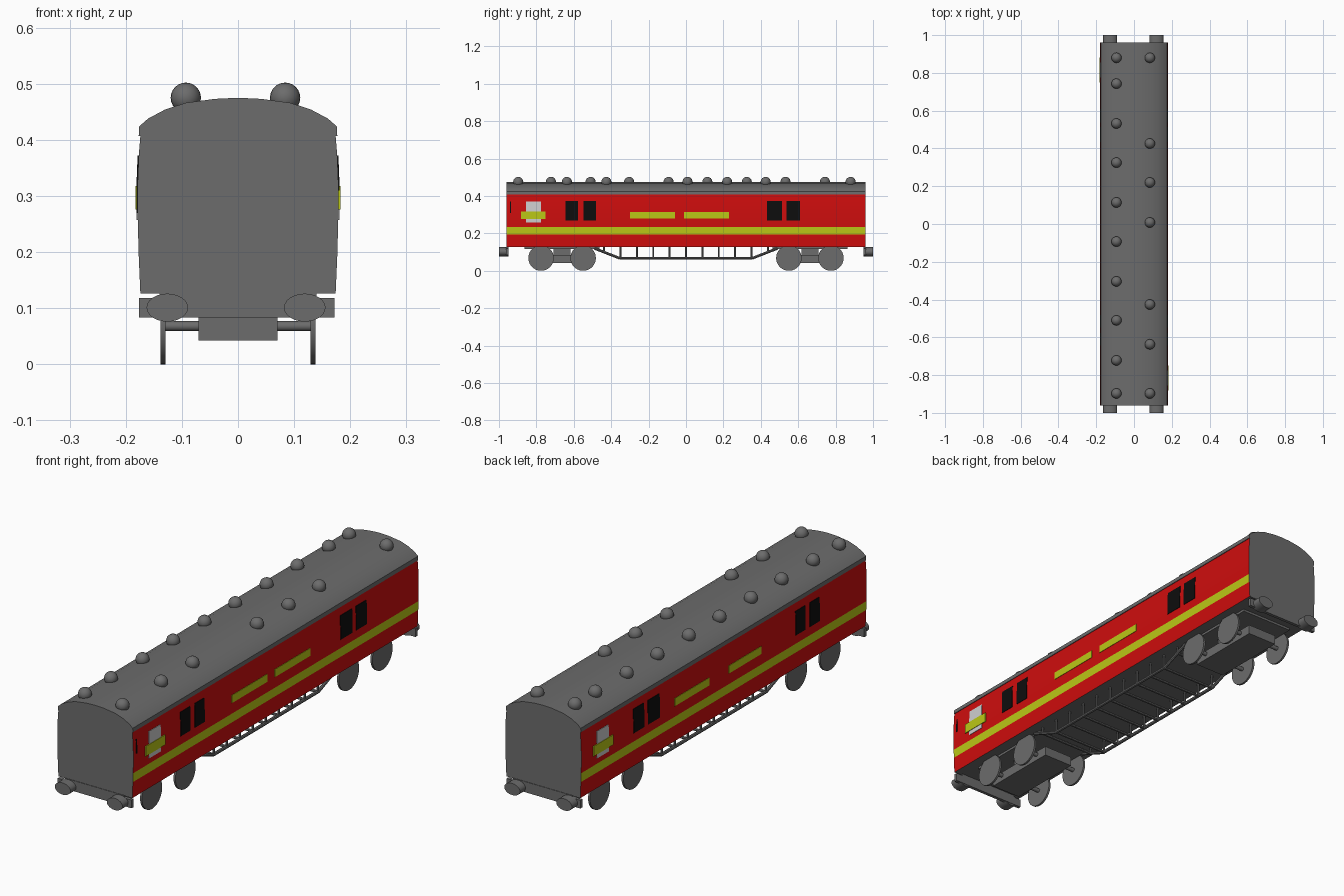
import bpy, bmesh, math
from mathutils import Vector

if "Cube" in bpy.data.objects:
    bpy.data.objects.remove(bpy.data.objects["Cube"])


def material(name, rgb):
    m = bpy.data.materials.new(name)
    m.diffuse_color = (*rgb, 1)
    m.use_nodes = True
    m.node_tree.nodes["Principled BSDF"].inputs["Base Color"].default_value = m.diffuse_color
    return m


GREY = material("grey", (0.15, 0.15, 0.15))
RED = material("red", (0.62, 0.004, 0.004))
YELLOW = material("yellow", (0.50, 0.58, 0.008))
WHITE = material("white", (0.62, 0.62, 0.62))
BLACK = material("black", (0.004, 0.004, 0.004))


def finish(name, bm, mats, smooth=None):
    bmesh.ops.recalc_face_normals(bm, faces=bm.faces)
    me = bpy.data.meshes.new(name)
    bm.to_mesh(me)
    bm.free()
    for m in mats:
        me.materials.append(m)
    ob = bpy.data.objects.new(name, me)
    bpy.context.collection.objects.link(ob)
    if smooth:
        bpy.ops.object.select_all(action='DESELECT')
        ob.select_set(True)
        bpy.context.view_layer.objects.active = ob
        bpy.ops.object.shade_smooth_by_angle(angle=math.radians(smooth))
    return ob


def extrude(bm, profile, y0, y1):
    """Extrude a closed x-z profile along y."""
    a = [bm.verts.new((x, y0, z)) for x, z in profile]
    b = [bm.verts.new((x, y1, z)) for x, z in profile]
    n = len(profile)
    for i in range(n):
        j = (i + 1) % n
        bm.faces.new((a[i], a[j], b[j], b[i]))
    bm.faces.new(a)
    bm.faces.new(b)


def box(name, x0, x1, y0, y1, z0, z1, mat=GREY):
    bm = bmesh.new()
    extrude(bm, [(x0, z0), (x1, z0), (x1, z1), (x0, z1)], y0, y1)
    return finish(name, bm, [mat])


def add_rod(bm, p, q, r, segs=8, scale_x=1):
    """Cylinder between two points."""
    p, q = Vector(p), Vector(q)
    d = q - p
    res = bmesh.ops.create_cone(bm, cap_ends=True, segments=segs, radius1=r,
                                radius2=r, depth=d.length)
    rot = d.to_track_quat('Z', 'Y').to_matrix()
    for v in res["verts"]:
        v.co = rot @ v.co
        v.co.x *= scale_x
        v.co += (p + q) / 2


# Coach body: one cross-section, coloured by height and direction
SIDE = [(0.174, 0.126), (0.177, 0.195), (0.178, 0.233), (0.179, 0.27),
        (0.179, 0.32), (0.177, 0.37), (0.174, 0.407)]
ROOF = [(0.177, 0.407), (0.176, 0.424), (0.160, 0.438), (0.130, 0.454),
        (0.093, 0.466), (0.041, 0.473), (0.0, 0.475)]
half = SIDE + ROOF
body_profile = half + [(-x, z) for x, z in reversed(half[:-1])]
bm = bmesh.new()
extrude(bm, body_profile, -0.96, 0.96)
bm.normal_update()
for f in bm.faces:
    c = f.calc_center_median()
    if abs(c.y) < 0.5 and abs(c.x) > 0.1 and c.z < 0.406:
        f.material_index = 2 if 0.195 < c.z < 0.233 else 1
finish("coach_body", bm, [GREY, RED, YELLOW], 30)


def side_x(z):
    for (xa, za), (xb, zb) in zip(SIDE, SIDE[1:]):
        if za <= z <= zb:
            return xa + (xb - xa) * (z - za) / (zb - za)
    return SIDE[-1][0]


def plate(name, side, y0, y1, z0, z1, mat, out=0.002):
    """Thin plate that follows the curved body side."""
    zs = [z0] + [z for _, z in SIDE if z0 < z < z1] + [z1]
    prof = [(side * (side_x(z) + out), z) for z in zs]
    prof += [(side * (side_x(z) - 0.002), z) for z in reversed(zs)]
    bm = bmesh.new()
    extrude(bm, prof, y0, y1)
    finish(name, bm, [mat])


# Windows, panels and end signs on both sides
STRIPS = {1: [(-0.30, -0.06), (-0.01, 0.23)], -1: [(0.10, 0.334), (-0.25, -0.03)]}
for s, label in ((1, "right"), (-1, "left")):
    for y0, y1 in ((-0.643, -0.577), (-0.547, -0.482), (0.433, 0.513), (0.538, 0.61)):
        plate(f"{label}_window", s, y0, y1, 0.27, 0.372, BLACK)
    for y0, y1 in STRIPS[s]:
        plate(f"{label}_yellow_panel", s, y0, y1, 0.28, 0.313, YELLOW)
    yc = -0.816 * s
    plate(f"{label}_white_sign", s, yc - 0.04, yc + 0.04, 0.257, 0.371, WHITE)
    plate(f"{label}_sign_band", s, yc - 0.066, yc + 0.066, 0.276, 0.318, YELLOW, 0.004)
plate("door_handle", 1, -0.941, -0.935, 0.31, 0.37, BLACK)

# Roof vents
LEFT_VENTS = [0.88, 0.743, 0.532, 0.325, 0.114, -0.093, -0.304, -0.51, -0.722, -0.897]
RIGHT_VENTS = [0.88, 0.426, 0.22, 0.008, -0.426, -0.637, -0.897]
for x, ys in ((-0.093, LEFT_VENTS), (0.084, RIGHT_VENTS)):
    bm = bmesh.new()
    for y in ys:
        res = bmesh.ops.create_uvsphere(bm, u_segments=20, v_segments=12, radius=0.027)
        bmesh.ops.translate(bm, verts=res["verts"], vec=(x, y, 0.475))
    finish("roof_vents", bm, [GREY], 40)

# Buffer beams and oval buffers at both ends
for s, label in ((-1, "front"), (1, "back")):
    y0, y1 = sorted((s * 0.948, s * 0.962))
    box(f"{label}_buffer_beam", -0.176, 0.172, y0, y1, 0.083, 0.118)
    box(f"{label}_beam_bracket", -0.14, 0.14, y0, y1, 0.116, 0.128)
    bm = bmesh.new()
    for x in (-0.126, 0.119):
        add_rod(bm, (x, s * 0.95, 0.101), (x, s * 1.0, 0.101), 0.025, 24, 1.48)
    finish(f"{label}_buffers", bm, [GREY], 40)

# Bogies with wheels and axles
for s, label in ((-1, "front"), (1, "back")):
    c = s * 0.6625
    box(f"{label}_bogie_plate", -0.125, 0.125, c - 0.2, c + 0.2, 0.116, 0.128)
    box(f"{label}_bogie_pivot", -0.06, 0.06, c - 0.045, c + 0.045, 0.08, 0.118)
    box(f"{label}_bogie_block", -0.07, 0.07, c - 0.17, c + 0.17, 0.042, 0.083)
    for dy in (-0.1125, 0.1125):
        bm = bmesh.new()
        add_rod(bm, (-0.132, c + dy, 0.068), (0.132, c + dy, 0.068), 0.009, 12)
        finish(f"{label}_axle", bm, [GREY], 40)
        bm = bmesh.new()
        for w in (-1, 1):
            add_rod(bm, (w * 0.129, c + dy, 0.068), (w * 0.138, c + dy, 0.068), 0.068, 40)
        finish(f"{label}_wheels", bm, [GREY], 40)

# Underframe truss: two bent rails, posts and cross bars
PATH = [(-0.49, 0.12), (-0.355, 0.067), (0.355, 0.067), (0.49, 0.12)]
for x in (-0.13, 0.13):
    bm = bmesh.new()
    for (ya, za), (yb, zb) in zip(PATH, PATH[1:]):
        add_rod(bm, (x, ya, za), (x, yb, zb), 0.007)
    for k in range(-5, 6):
        y = k * 0.0875
        z = 0.067 + max(0, abs(y) - 0.355) * 0.39
        add_rod(bm, (x, y, z), (x, y, 0.13), 0.005)
    finish("truss_side", bm, [GREY], 40)
bm = bmesh.new()
for k in range(-5, 6):
    y = k * 0.0875
    z = 0.067 + max(0, abs(y) - 0.355) * 0.39
    add_rod(bm, (-0.13, y, z), (0.13, y, z), 0.006)
finish("truss_cross_bars", bm, [GREY], 40)
